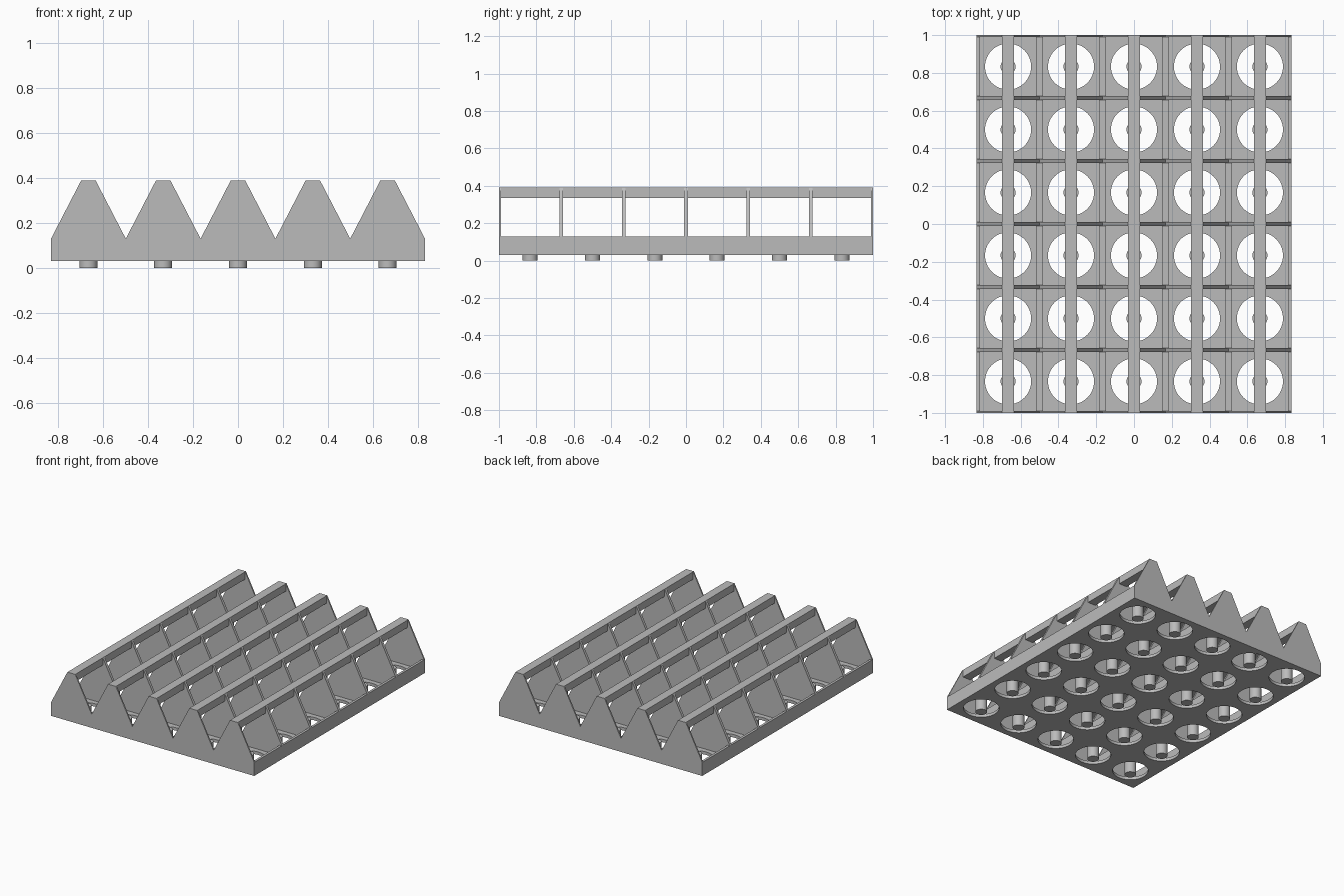
import bpy, bmesh
from math import sin, cos, tau

cube = bpy.data.objects.get("Cube")
if cube:
    bpy.data.objects.remove(cube)

COLS, ROWS = 5, 6
CELL = 2 / ROWS
HALF_X, HALF_Y = COLS * CELL / 2, 1.0
Z_BOTTOM, Z_FLOOR, Z_RAIL, Z_TOP = 0.03, 0.052, 0.13, 0.39
RIDGE = 0.032

grey = bpy.data.materials.new("plain_grey")
grey.use_nodes = True
grey.diffuse_color = (0.5, 0.5, 0.5, 1)
grey.node_tree.nodes["Principled BSDF"].inputs["Base Color"].default_value = (0.5, 0.5, 0.5, 1)


def make(name, bm):
    bmesh.ops.recalc_face_normals(bm, faces=bm.faces)
    mesh = bpy.data.meshes.new(name)
    bm.to_mesh(mesh)
    bm.free()
    mesh.materials.append(grey)
    obj = bpy.data.objects.new(name, mesh)
    bpy.context.collection.objects.link(obj)
    return obj


def box(name, x0, x1, y0, y1, z0, z1):
    bm = bmesh.new()
    bmesh.ops.create_cube(bm, size=1)
    for v in bm.verts:
        v.co.x = x1 if v.co.x > 0 else x0
        v.co.y = y1 if v.co.y > 0 else y0
        v.co.z = z1 if v.co.z > 0 else z0
    return make(name, bm)


def grid_array(obj):
    for axis, count in ((0, COLS), (1, ROWS)):
        mod = obj.modifiers.new("repeat", 'ARRAY')
        mod.count = count
        mod.use_relative_offset = False
        mod.use_constant_offset = True
        offset = [0, 0, 0]
        offset[axis] = CELL
        mod.constant_offset_displace = offset


def smooth(obj):
    bpy.ops.object.select_all(action='DESELECT')
    obj.select_set(True)
    bpy.context.view_layer.objects.active = obj
    bpy.ops.object.shade_smooth_by_angle()


first_x, first_y = -HALF_X + CELL / 2, -HALF_Y + CELL / 2

# Floor: one square tile with a round hole, repeated over the grid
SIDES, HOLE = 48, 0.122
bm = bmesh.new()
loops = []
for square, z in ((True, Z_BOTTOM), (False, Z_BOTTOM), (False, Z_FLOOR), (True, Z_FLOOR)):
    loop = []
    for i in range(SIDES):
        c, s = cos(tau * i / SIDES), sin(tau * i / SIDES)
        r = CELL / 2 / max(abs(c), abs(s)) if square else HOLE
        loop.append(bm.verts.new((first_x + r * c, first_y + r * s, z)))
    loops.append(loop)
for k in range(4):
    a, b = loops[k], loops[(k + 1) % 4]
    for i in range(SIDES):
        j = (i + 1) % SIDES
        bm.faces.new((a[i], a[j], b[j], b[i]))
floor = make("floor_tiles", bm)
smooth(floor)
grid_array(floor)

# Pegs in the middle of the holes
bm = bmesh.new()
bmesh.ops.create_cone(bm, cap_ends=True, segments=32, radius1=0.04, radius2=0.04, depth=0.09)
bmesh.ops.translate(bm, verts=bm.verts, vec=(first_x, first_y, 0.045))
pegs = make("pegs", bm)
smooth(pegs)
grid_array(pegs)

# Toothed cross walls between the rows
profile = [(HALF_X, Z_BOTTOM), (-HALF_X, Z_BOTTOM), (-HALF_X, Z_RAIL)]
for c in range(COLS):
    x = first_x + c * CELL
    profile += [(x - RIDGE, Z_TOP), (x + RIDGE, Z_TOP), (x + CELL / 2, Z_RAIL)]
for r in range(ROWS + 1):
    y = -HALF_Y + r * CELL
    y0, y1 = max(y - 0.01, -HALF_Y), min(y + 0.01, HALF_Y)
    bm = bmesh.new()
    face = bm.faces.new([bm.verts.new((x, y0, z)) for x, z in profile])
    new = bmesh.ops.extrude_face_region(bm, geom=[face], use_keep_orig=True)["geom"]
    moved = [v for v in new if isinstance(v, bmesh.types.BMVert)]
    bmesh.ops.translate(bm, verts=moved, vec=(0, y1 - y0, 0))
    make(f"cross_wall_{r + 1}", bm)

# Low rails along the valleys and the outer sides
for c in range(COLS + 1):
    x = -HALF_X + c * CELL
    box(f"valley_rail_{c + 1}", max(x - 0.018, -HALF_X), min(x + 0.018, HALF_X),
        -HALF_Y, HALF_Y, Z_BOTTOM, Z_RAIL)

# Ridge bars along the peaks
for c in range(COLS):
    x = first_x + c * CELL
    box(f"ridge_bar_{c + 1}", x - RIDGE, x + RIDGE, -HALF_Y, HALF_Y, 0.335, Z_TOP)
